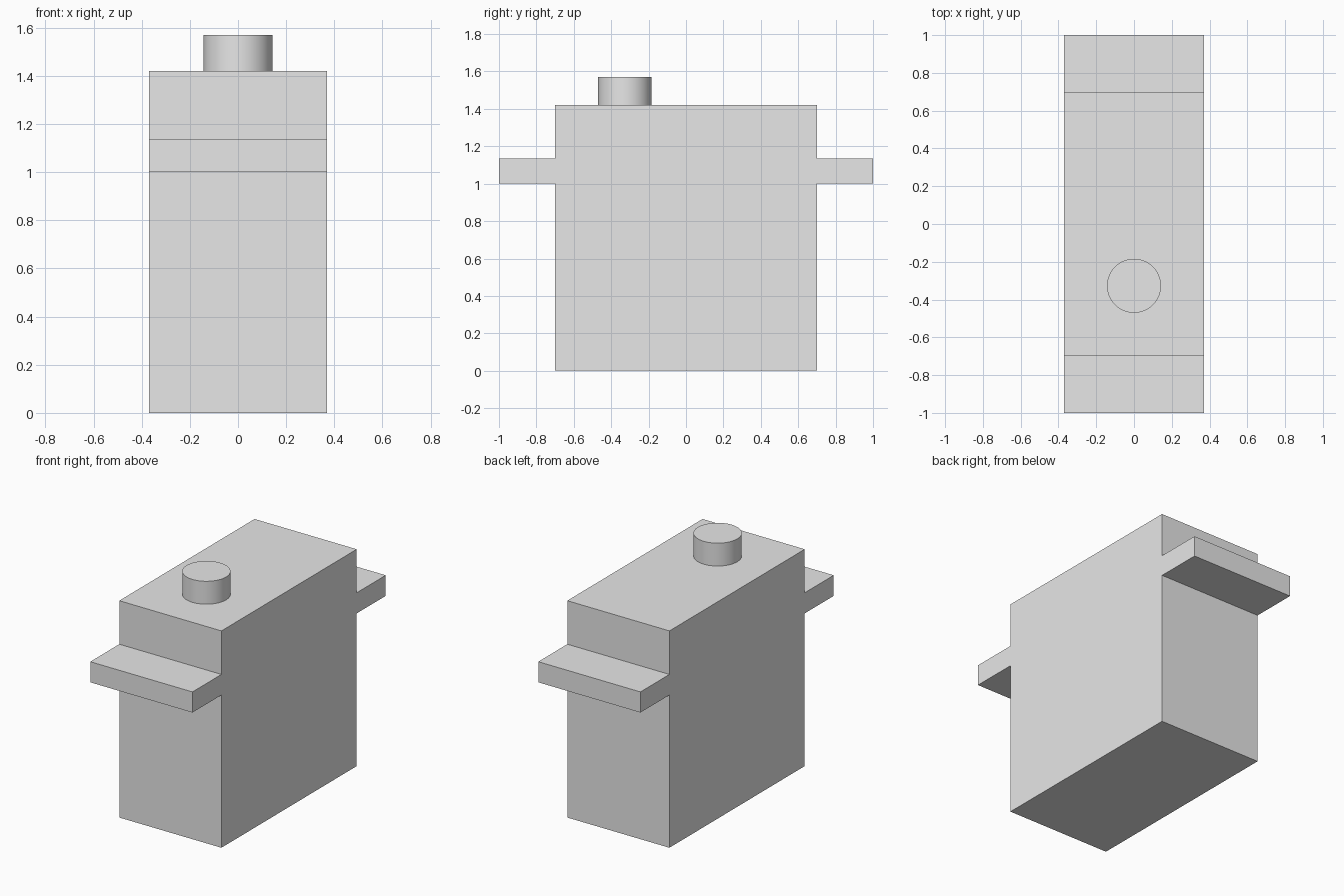
import bpy
import bmesh
import math

cube = bpy.data.objects.get("Cube")
if cube:
    bpy.data.objects.remove(cube, do_unlink=True)

HALF_WIDTH = 0.37
BODY_Y, FLANGE_Y = 0.70, 1.0
FLANGE_LOW, FLANGE_HIGH = 1.0, 1.135
BODY_TOP, SHAFT_TOP = 1.42, 1.57
SHAFT_RADIUS, SHAFT_Y = 0.143, -0.327

# Single plain grey
grey = bpy.data.materials.new("plain grey")
grey.use_nodes = True
color = (0.8, 0.8, 0.8, 1)
grey.diffuse_color = color
grey.node_tree.nodes["Principled BSDF"].inputs["Base Color"].default_value = color

# Case with mounting flanges: mirrored side profile extruded across the width
half = [(BODY_Y, 0), (BODY_Y, FLANGE_LOW), (FLANGE_Y, FLANGE_LOW),
        (FLANGE_Y, FLANGE_HIGH), (BODY_Y, FLANGE_HIGH), (BODY_Y, BODY_TOP)]
profile = half + [(-y, z) for y, z in reversed(half)]

bm = bmesh.new()
side = bm.faces.new([bm.verts.new((-HALF_WIDTH, y, z)) for y, z in profile])
extruded = bmesh.ops.extrude_face_region(bm, geom=[side], use_keep_orig=True)
moved = [v for v in extruded["geom"] if isinstance(v, bmesh.types.BMVert)]
bmesh.ops.translate(bm, verts=moved, vec=(2 * HALF_WIDTH, 0, 0))
bmesh.ops.recalc_face_normals(bm, faces=bm.faces)
mesh = bpy.data.meshes.new("case_with_flanges")
bm.to_mesh(mesh)
bm.free()
mesh.materials.append(grey)
case = bpy.data.objects.new("case_with_flanges", mesh)
bpy.context.collection.objects.link(case)

# Round output shaft on top
bpy.ops.mesh.primitive_cylinder_add(
    vertices=64, radius=SHAFT_RADIUS, depth=SHAFT_TOP - BODY_TOP,
    location=(0, SHAFT_Y, (SHAFT_TOP + BODY_TOP) / 2))
shaft = bpy.context.object
shaft.name = "output_shaft"
shaft.data.materials.append(grey)
bpy.ops.object.shade_smooth_by_angle(angle=math.radians(30))
